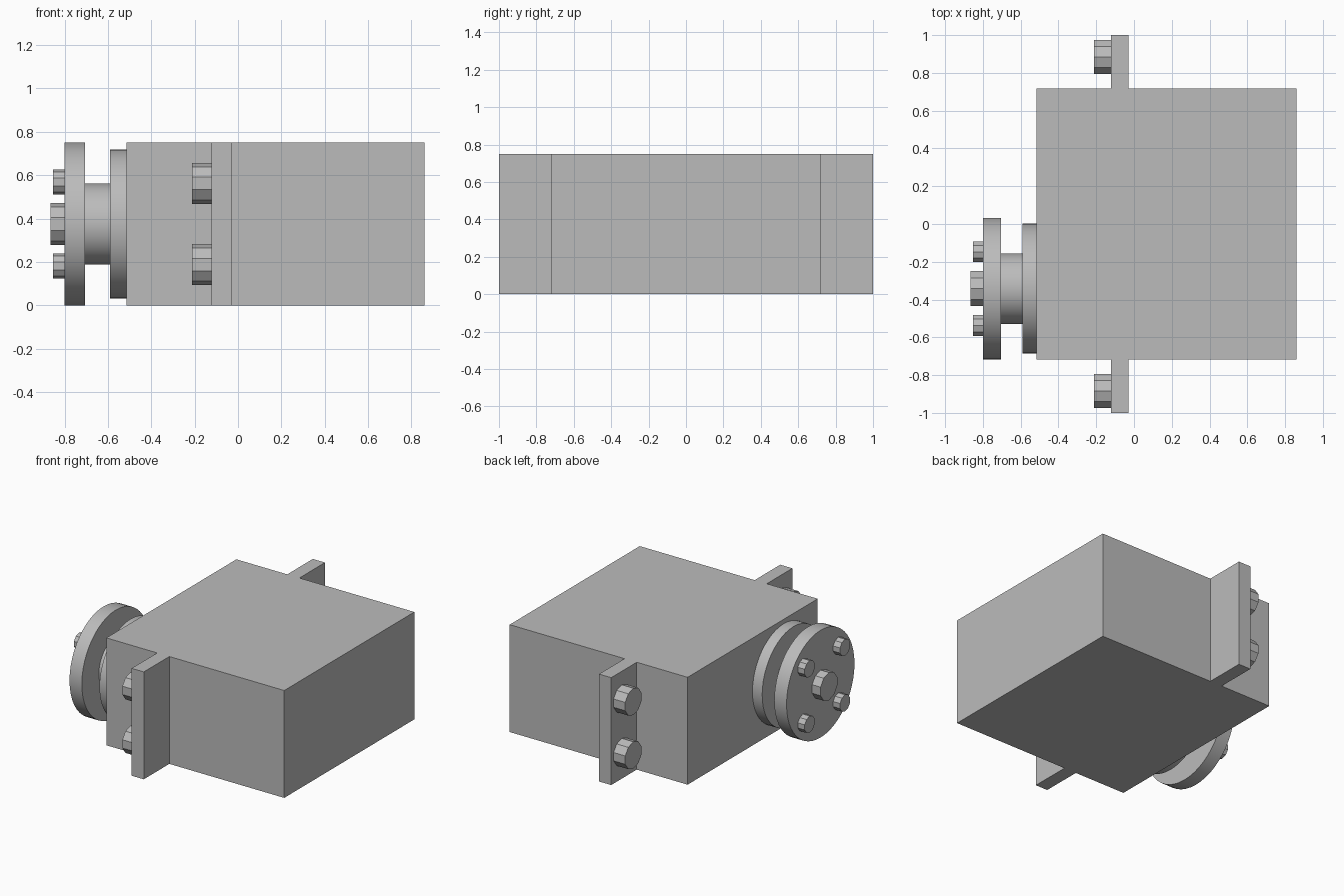
import bpy
import math

cube = bpy.data.objects.get("Cube")
if cube:
    bpy.data.objects.remove(cube, do_unlink=True)

grey = bpy.data.materials.new("plain_grey")
grey.use_nodes = True
colour = (0.5, 0.5, 0.5, 1)
grey.diffuse_color = colour
grey.node_tree.nodes["Principled BSDF"].inputs["Base Color"].default_value = colour

HEIGHT = 0.75
AXIS_Y, AXIS_Z = -0.342, HEIGHT / 2


def extrude_outline(name, outline, height):
    """Upright solid from a counter-clockwise outline."""
    n = len(outline)
    verts = [(x, y, z) for z in (0, height) for x, y in outline]
    faces = [tuple(reversed(range(n))), tuple(range(n, 2 * n))]
    faces += [(i, (i + 1) % n, (i + 1) % n + n, i + n) for i in range(n)]
    mesh = bpy.data.meshes.new(name)
    mesh.from_pydata(verts, [], faces)
    mesh.materials.append(grey)
    obj = bpy.data.objects.new(name, mesh)
    bpy.context.collection.objects.link(obj)
    return obj


def disc(name, x0, x1, y, z, radius, sides, smooth=False):
    """Cylinder lying along x, with a corner at the top."""
    bpy.ops.mesh.primitive_cylinder_add(
        vertices=sides, radius=radius, depth=x1 - x0,
        location=((x0 + x1) / 2, y, z), rotation=(math.pi / 2, 0, math.pi / 2))
    obj = bpy.context.object
    obj.name = name
    obj.data.materials.append(grey)
    if smooth:
        bpy.ops.object.shade_smooth_by_angle(angle=math.radians(30))
    return obj


# Box body with a mounting flange on each side, as one solid
back, front, side, tip = -0.515, 0.86, 0.718, 1.0
f0, f1 = -0.122, -0.028
extrude_outline("body_with_flanges", [
    (back, -side), (f0, -side), (f0, -tip), (f1, -tip), (f1, -side), (front, -side),
    (front, side), (f1, side), (f1, tip), (f0, tip), (f0, side), (back, side)], HEIGHT)

# Output collar, shaft and wheel
for name, x0, x1, radius in (("collar", -0.59, back, 0.344),
                             ("shaft", -0.705, -0.59, 0.187),
                             ("wheel", -0.80, -0.705, 0.375)):
    disc(name, x0, x1, AXIS_Y, AXIS_Z, radius, 48, True)

# Bolts on the wheel
disc("centre_bolt", -0.865, -0.80, AXIS_Y, AXIS_Z, 0.097, 10)
for sy in (-1, 1):
    for sz in (-1, 1):
        disc("wheel_bolt", -0.853, -0.80, AXIS_Y + sy * 0.195, AXIS_Z + sz * 0.194, 0.058, 10)
        # Bolts on the flanges
        disc("flange_bolt", -0.212, f0, sy * 0.884, AXIS_Z + sz * 0.187, 0.094, 10)
